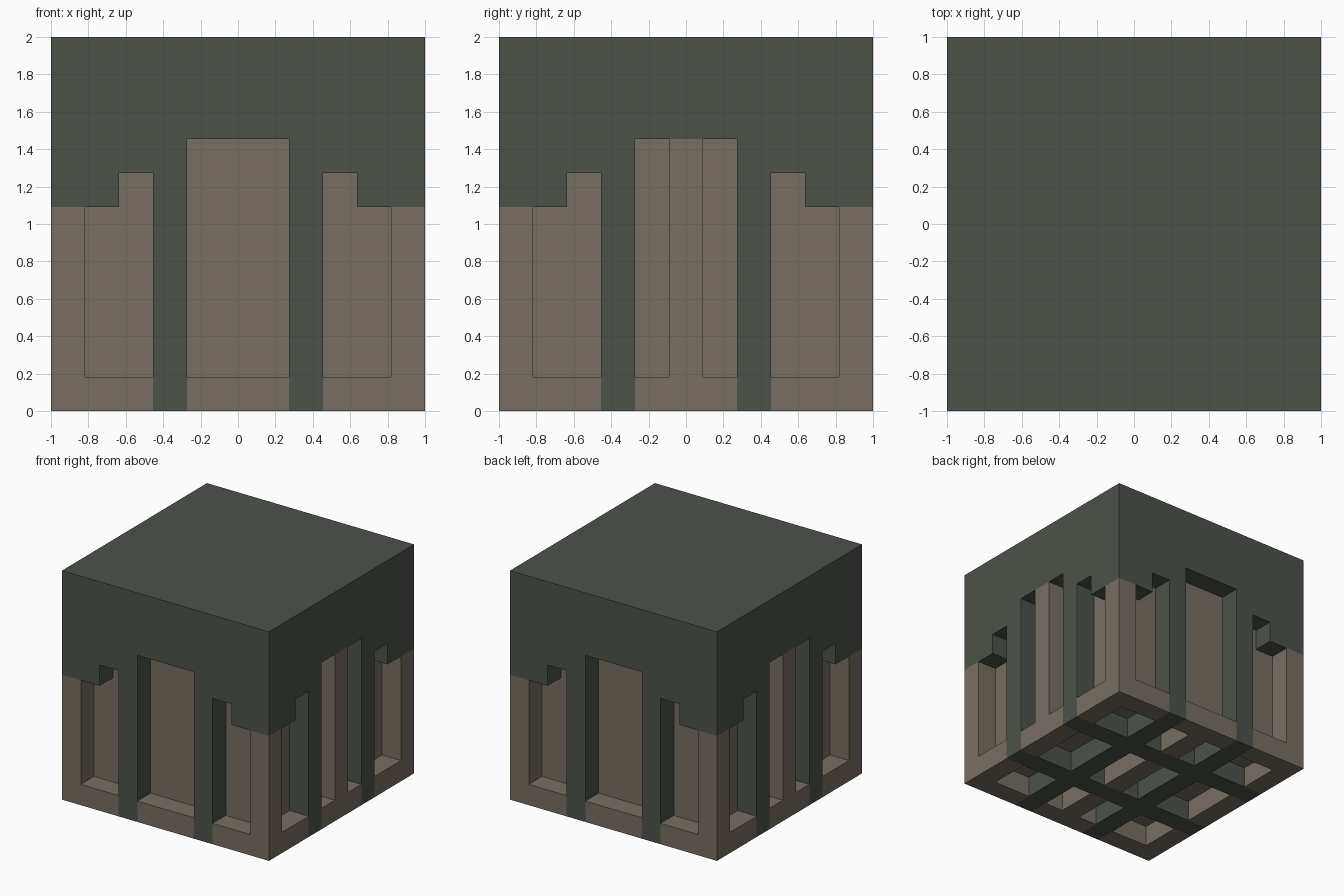
import bpy
import bmesh
from itertools import product
from mathutils import Vector

N = 11                      # the block is divided into 11 modules per side
U = 2 / N                   # size of one module

old = bpy.data.objects.get("Cube")
if old:
    bpy.data.objects.remove(old, do_unlink=True)


def material(name, rgb):
    mat = bpy.data.materials.new(name)
    mat.use_nodes = True
    mat.diffuse_color = (*rgb, 1)
    mat.node_tree.nodes["Principled BSDF"].inputs["Base Color"].default_value = (*rgb, 1)
    return mat


GREEN = material("dark moss green", (0.072, 0.086, 0.068))
BROWN = material("warm stone brown", (0.19, 0.158, 0.122))
cells = {}


def fill(mat, xs, ys, zs, turns=1, mirror=False):
    """Fill a box of modules (None carves), repeated by mirroring and quarter turns."""
    for x, y, z in product(range(*xs), range(*ys), range(*zs)):
        for px in ({x, N - 1 - x} if mirror else {x}):
            cx, cy = px, y
            for _ in range(turns):
                if mat:
                    cells[cx, cy, z] = mat
                else:
                    cells.pop((cx, cy, z), None)
                cx, cy = N - 1 - cy, cx


FULL, CORE = (0, N), (1, N - 1)
EDGE, POST, MIDDLE = (0, 1), (3, 4), (4, 7)

# Brown base with a green top
fill(BROWN, FULL, FULL, (0, 6))
fill(GREEN, FULL, FULL, (6, N))

# Recesses on all four sides: tall middle one and stepped outer ones
fill(None, MIDDLE, EDGE, (1, 8), turns=4)
fill(None, (2, 3), EDGE, (1, 7), turns=4, mirror=True)
fill(None, (1, 2), EDGE, (1, 6), turns=4, mirror=True)

# Underside pockets
pockets = ((1, 3), MIDDLE, (8, 10))
for xs, ys in product(pockets, pockets):
    fill(None, xs, ys, (0, 1))

# Brown core behind the recesses, and the bars dividing some of them
fill(BROWN, CORE, CORE, (1, 8))
fill(BROWN, EDGE, (5, 6), (0, 8), mirror=True)
fill(BROWN, (5, 6), CORE, (0, 1))

# Green posts up the sides and bands crossing the underside
fill(GREEN, POST, EDGE, (0, 8), turns=4, mirror=True)
fill(GREEN, POST, FULL, (0, 1), turns=4, mirror=True)


def skin(name, mat):
    """Make the outer surface of all modules of one material as clean flat faces."""
    bm = bmesh.new()
    verts = {}

    def vert(p):
        key = tuple(round(c) for c in p)
        if key not in verts:
            verts[key] = bm.verts.new((key[0] * U - 1, key[1] * U - 1, key[2] * U))
        return verts[key]

    for cell, cell_mat in cells.items():
        if cell_mat is not mat:
            continue
        for axis, side in product(range(3), (0, 1)):
            normal = Vector((0, 0, 0))
            normal[axis] = 2 * side - 1
            if tuple(int(a + b) for a, b in zip(cell, normal)) in cells:
                continue
            a, b = Vector((0, 0, 0)), Vector((0, 0, 0))
            a[(axis + 1) % 3] = b[(axis + 2) % 3] = 1
            start = Vector(cell)
            start[axis] += side
            if not side:
                a, b = b, a
            bm.faces.new([vert(p) for p in (start, start + a, start + a + b, start + b)])
    bmesh.ops.dissolve_limit(bm, angle_limit=0.01, verts=bm.verts[:], edges=bm.edges[:])
    mesh = bpy.data.meshes.new(name)
    bm.to_mesh(mesh)
    bm.free()
    mesh.materials.append(mat)
    bpy.context.collection.objects.link(bpy.data.objects.new(name, mesh))


skin("green_frame", GREEN)
skin("brown_core_and_columns", BROWN)
